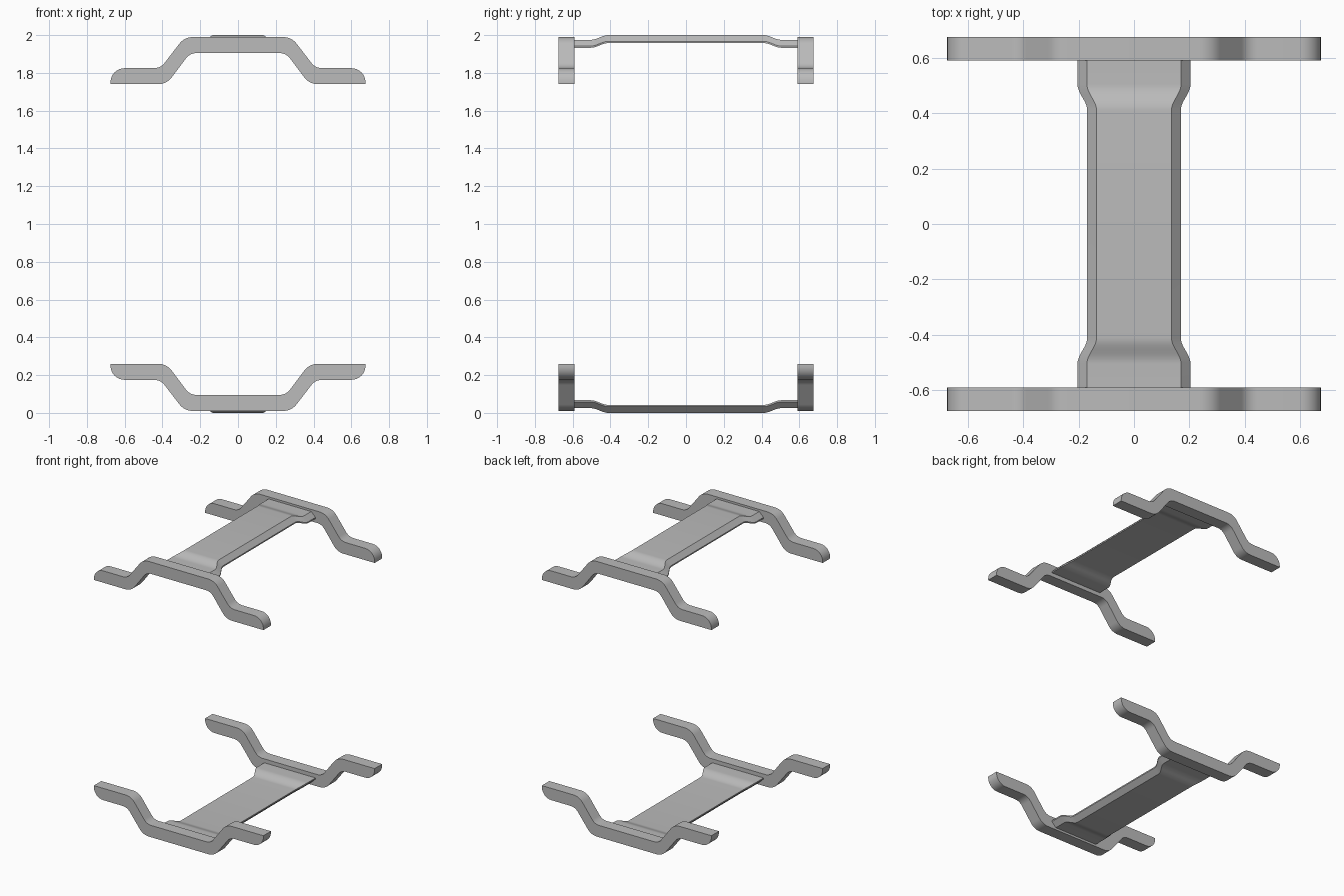
import bpy, bmesh, math
from mathutils import Vector

if "Cube" in bpy.data.objects:
    bpy.data.objects.remove(bpy.data.objects["Cube"])

metal = bpy.data.materials.new("plain_grey")
metal.diffuse_color = (0.5, 0.5, 0.5, 1)
metal.use_nodes = True
metal.node_tree.nodes["Principled BSDF"].inputs["Base Color"].default_value = metal.diffuse_color


def fillet(corners, steps=8):
    """Round each (x, z, tangent_length) corner of a closed outline."""
    out = []
    for i, (x, z, t) in enumerate(corners):
        p = Vector((x, z))
        if t == 0:
            out.append(p)
            continue
        a = Vector(corners[i - 1][:2]) - p
        b = Vector(corners[(i + 1) % len(corners)][:2]) - p
        half = a.angle(b) / 2
        r = t * math.tan(half)
        centre = p + (a.normalized() + b.normalized()).normalized() * (t / math.cos(half))
        s, e = p + a.normalized() * t - centre, p + b.normalized() * t - centre
        w = s.angle(e)
        for k in range(steps + 1):
            f = k / steps
            d = (s * math.sin((1 - f) * w) + e * math.sin(f * w)) / math.sin(w)
            out.append(centre + d.normalized() * r)
    return out


def loft(name, rings):
    """Join closed rings of points into a capped solid."""
    bm = bmesh.new()
    loops = [[bm.verts.new(p) for p in ring] for ring in rings]
    n = len(loops[0])
    for a, b in zip(loops, loops[1:]):
        for i in range(n):
            j = (i + 1) % n
            bm.faces.new((a[i], a[j], b[j], b[i]))
    bm.faces.new(loops[0])
    bm.faces.new(loops[-1])
    bmesh.ops.recalc_face_normals(bm, faces=bm.faces)
    mesh = bpy.data.meshes.new(name)
    bm.to_mesh(mesh)
    bm.free()
    mesh.materials.append(metal)
    mesh.shade_smooth()
    mesh.set_sharp_from_angle(angle=math.radians(30))
    ob = bpy.data.objects.new(name, mesh)
    bpy.context.collection.objects.link(ob)


# Bracket outline: left half, mirrored to the right
top = [(-0.675, 1.74, 0), (-0.675, 1.825, 0.075), (-0.41, 1.825, 0.035), (-0.283, 1.99, 0.045)]
under = [(-0.254, 1.905, 0.035), (-0.378, 1.74, 0.045)]
flip = lambda pts: [(-x, z, t) for x, z, t in reversed(pts)]
outline = fillet(top + flip(top) + flip(under) + under)

# Strip stations along y: blend 0 = raised narrow middle, 1 = lowered wide end
stations = [(-0.60, 1.0)]
stations += [(-0.505 + 0.095 * k / 10, 0.5 + 0.5 * math.cos(math.pi * k / 10)) for k in range(11)]
stations += [(-y, b) for y, b in reversed(stations)]


def strip_ring(y, b, lift):
    z, w = 2.0 - 0.025 * b, 0.135 + 0.035 * b
    section = [(-w - 0.034, z - 0.042), (-w - 0.034, z - 0.033), (-w, z),
               (w, z), (w + 0.034, z - 0.033), (w + 0.034, z - 0.042)]
    return [(x, y, lift(h)) for x, h in section]


# Upper frame, and the same frame turned upside down below it
for level, lift in (("upper", lambda z: z), ("lower", lambda z: 2 - z)):
    for side, s in (("front", -1), ("back", 1)):
        loft(f"{level}_{side}_bracket",
             [[(p.x, s * y, lift(p.y)) for p in outline] for y in (0.59, 0.675)])
    loft(f"{level}_strip", [strip_ring(y, b, lift) for y, b in stations])
